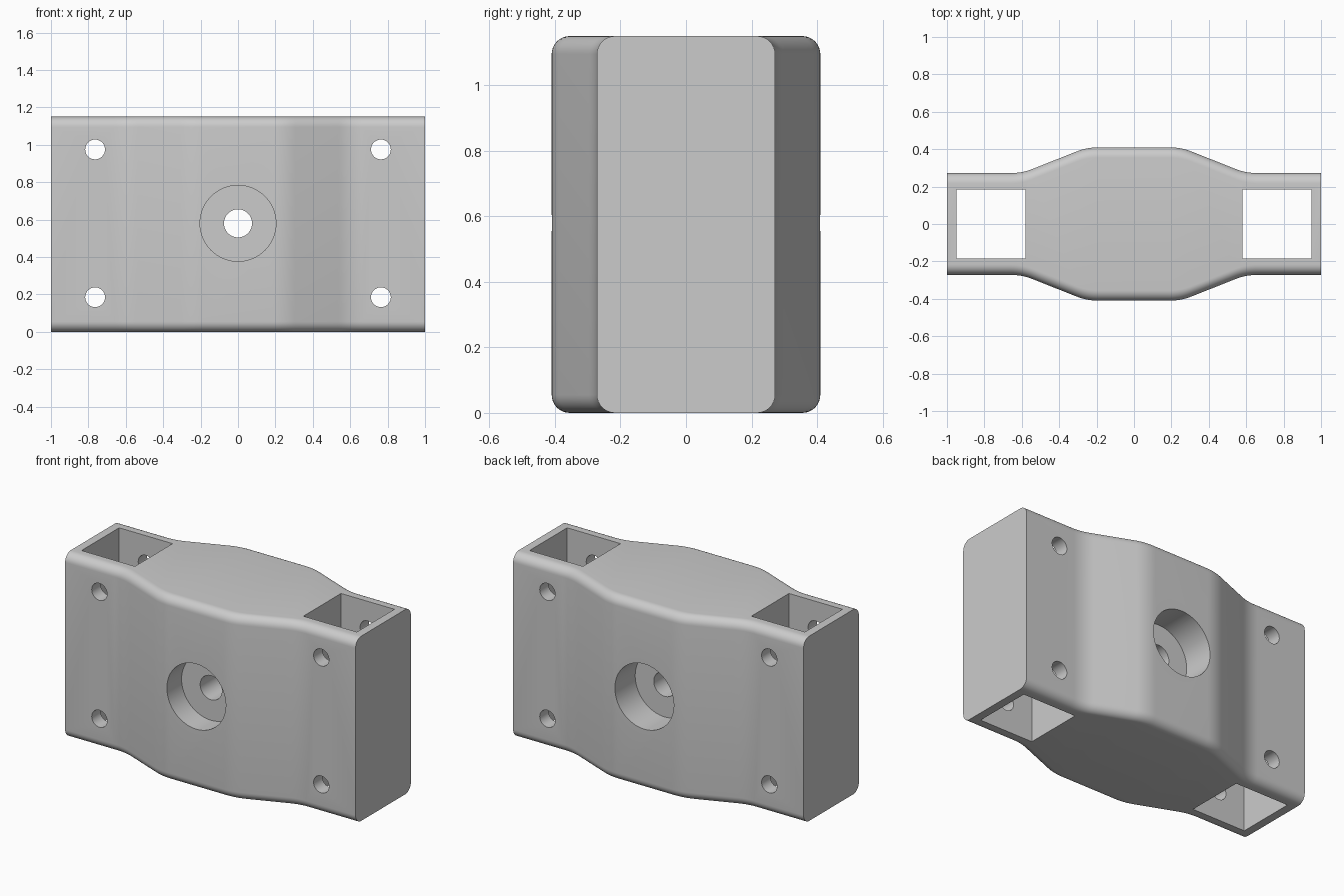
import bpy, bmesh, math
from mathutils import Matrix

if "Cube" in bpy.data.objects:
    bpy.data.objects.remove(bpy.data.objects["Cube"])

H = 1.15          # height
R = 0.055         # rounding of the long edges
HOLE_Z = 0.58     # height of the central bore

grey = bpy.data.materials.new("grey")
grey.diffuse_color = (0.6, 0.6, 0.6, 1)
grey.use_nodes = True
grey.node_tree.nodes["Principled BSDF"].inputs["Base Color"].default_value = grey.diffuse_color


def finish(bm, name, helper=False):
    bmesh.ops.recalc_face_normals(bm, faces=bm.faces)
    mesh = bpy.data.meshes.new(name)
    bm.to_mesh(mesh)
    bm.free()
    mesh.materials.append(grey)
    ob = bpy.data.objects.new(name, mesh)
    bpy.context.collection.objects.link(ob)
    if helper:
        ob.hide_render = True
        ob.hide_viewport = True
    return ob


def bend(x0, y0, x1, y1, x2, y2, n=8):
    """Smooth curve from point 0 to point 2, tangent to the corner at point 1."""
    pts = []
    for i in range(n + 1):
        t = i / n
        a, b, c = (1 - t) ** 2, 2 * t * (1 - t), t * t
        pts.append((a * x0 + b * x1 + c * x2, a * y0 + b * y1 + c * y2))
    return pts


# Half depth along x: thick middle, sloped shoulders, thinner ends
half = bend(0.19, 0.41, 0.25, 0.41, 0.306, 0.388)
half += bend(0.536, 0.297, 0.595, 0.272, 0.66, 0.272) + [(1.0, 0.272)]
stations = [(-x, d) for x, d in reversed(half)] + half


def section(x, d, n=8):
    """Rounded rectangle across the body at x."""
    pts = []
    for k, (sy, z) in enumerate([(1, H - R), (-1, H - R), (-1, R), (1, R)]):
        for i in range(n + 1):
            a = math.radians(90 * k + 90 * i / n)
            pts.append((x, sy * (d - R) + R * math.cos(a), z + R * math.sin(a)))
    return pts


# Body lofted through the sections
bm = bmesh.new()
rings = [[bm.verts.new(p) for p in section(x, d)] for x, d in stations]
for a, b in zip(rings, rings[1:]):
    for i in range(len(a)):
        j = (i + 1) % len(a)
        bm.faces.new((a[i], a[j], b[j], b[i]))
bm.faces.new(rings[0])
bm.faces.new(rings[-1])
body = finish(bm, "bracket_body")


def cylinder(name, x, z, r, y0, y1, seg=48):
    bm = bmesh.new()
    m = Matrix.Translation((x, (y0 + y1) / 2, z)) @ Matrix.Rotation(math.pi / 2, 4, 'X')
    bmesh.ops.create_cone(bm, cap_ends=True, segments=seg, radius1=r, radius2=r,
                          depth=y1 - y0, matrix=m)
    return finish(bm, name, True)


def box(name, x, w, d):
    bm = bmesh.new()
    m = Matrix.Translation((x, 0, H / 2)) @ Matrix.Diagonal((w, d, H + 0.4, 1))
    bmesh.ops.create_cube(bm, size=1, matrix=m)
    return finish(bm, name, True)


# Square pockets at both ends and screw holes through them
cutters = []
for s in (-1, 1):
    cutters.append(box("pocket_cutter", s * 0.764, 0.368, 0.37))
    for z in (0.185, 0.975):
        cutters.append(cylinder("screw_hole_cutter", s * 0.764, z, 0.053, -0.6, 0.6, 32))

# Central bore with a recess on each side
cutters.append(cylinder("bore_cutter", 0, HOLE_Z, 0.075, -0.6, 0.6))
cutters.append(cylinder("front_recess_cutter", 0, HOLE_Z, 0.203, -0.6, -0.265, 64))
cutters.append(cylinder("back_recess_cutter", 0, HOLE_Z, 0.203, 0.21, 0.6, 64))

for c in cutters:
    mod = body.modifiers.new(c.name, 'BOOLEAN')
    mod.operation = 'DIFFERENCE'
    mod.solver = 'EXACT'
    mod.object = c

# Bake the cuts, drop the cutters and shade smooth
bpy.context.view_layer.objects.active = body
body.select_set(True)
for mod in list(body.modifiers):
    bpy.ops.object.modifier_apply(modifier=mod.name)
for c in cutters:
    bpy.data.objects.remove(c, do_unlink=True)
bpy.ops.object.shade_smooth_by_angle(angle=math.radians(30))
